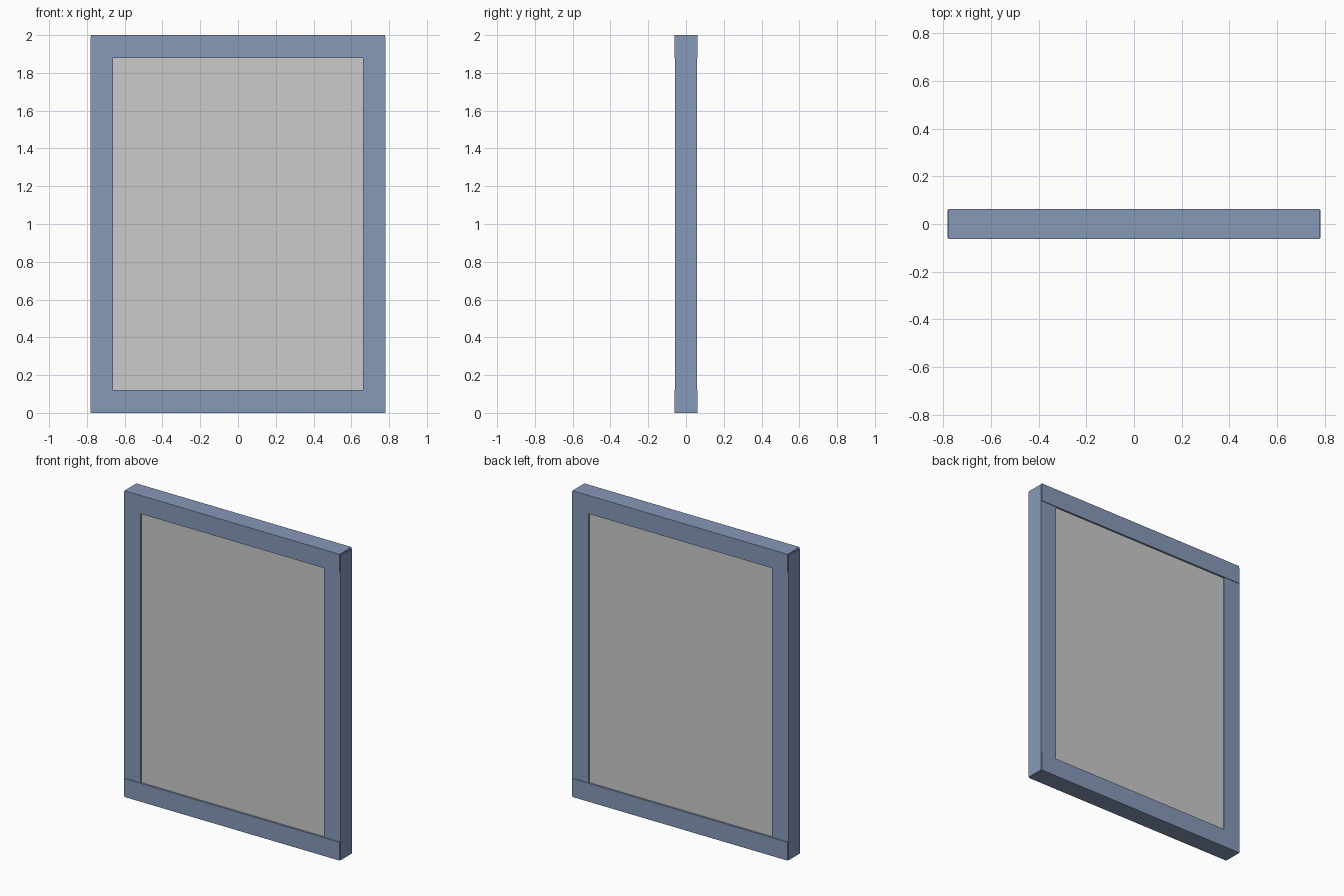
import bpy

if "Cube" in bpy.data.objects:
    bpy.data.objects.remove(bpy.data.objects["Cube"])

frame_mat = bpy.data.materials.new("slate_blue")
frame_mat.diffuse_color = (0.24, 0.32, 0.48, 1.0)
frame_mat.use_nodes = True
frame_mat.node_tree.nodes["Principled BSDF"].inputs["Base Color"].default_value = frame_mat.diffuse_color


def box(name, x, y, z, mat=None):
    """Box spanning the (min, max) ranges x, y, z."""
    spans = (x, y, z)
    bpy.ops.mesh.primitive_cube_add(size=1, location=[(a + b) / 2 for a, b in spans])
    ob = bpy.context.object
    ob.name = name
    ob.scale = [b - a for a, b in spans]
    bpy.ops.object.transform_apply(location=False, rotation=False, scale=True)
    if mat:
        ob.data.materials.append(mat)
    return ob


# Rails: slightly proud of the stiles on both faces
for name, z in (("bottom_rail", (0, 0.12)), ("top_rail", (1.88, 2.0))):
    box(name, (-0.777, 0.777), (-0.062, 0.062), z, frame_mat)

# Stiles: slightly wider than the rails, ending just below the top
for name, x in (("left_stile", (-0.782, -0.663)), ("right_stile", (0.663, 0.782))):
    box(name, x, (-0.058, 0.058), (0.002, 1.991), frame_mat)

# Infill panel, slightly recessed front and back, tucked into the frame
box("panel", (-0.68, 0.68), (-0.05, 0.05), (0.1, 1.9))
